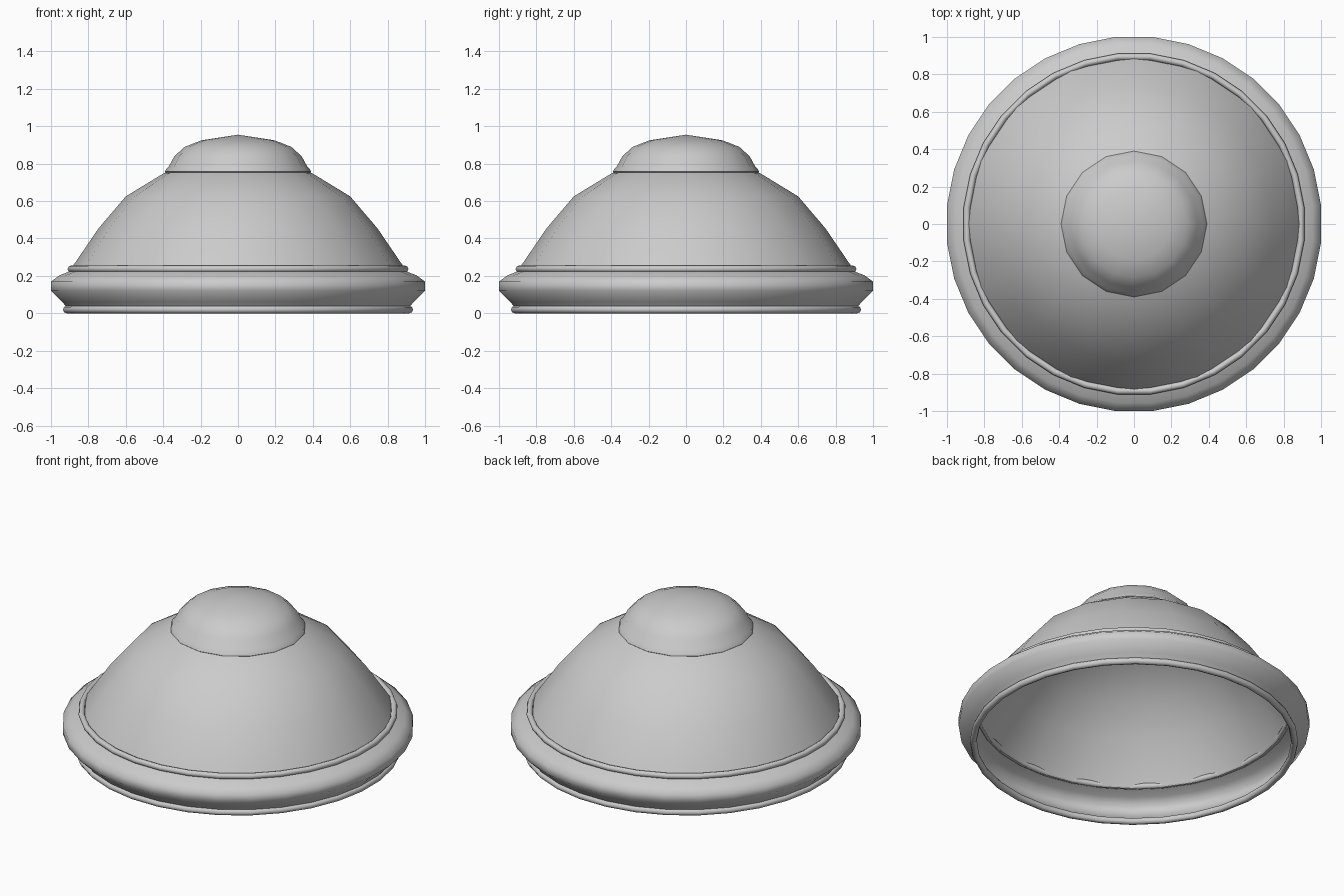
import bpy, bmesh
from math import pi, sin, cos

cube = bpy.data.objects.get("Cube")
if cube:
    bpy.data.objects.remove(cube, do_unlink=True)

gray = bpy.data.materials.new("plain_gray")
gray.use_nodes = True
color = (0.6, 0.6, 0.6, 1)
gray.diffuse_color = color
gray.node_tree.nodes["Principled BSDF"].inputs["Base Color"].default_value = color


def lathe(name, profile, sides, flat_front=False, closed=False):
    """Revolve an (r, z) profile, listed from bottom to top on the outside."""
    bm = bmesh.new()
    turn = pi / sides if flat_front else 0
    grow = 1 / cos(turn)
    rows = []
    for r, z in profile:
        if r == 0:
            rows.append([bm.verts.new((0, 0, z))] * sides)
            continue
        angles = [2 * pi * i / sides + turn for i in range(sides)]
        rows.append([bm.verts.new((r * grow * cos(a), r * grow * sin(a), z)) for a in angles])
    pairs = list(zip(rows, rows[1:]))
    if closed:
        pairs.append((rows[-1], rows[0]))
    for low, high in pairs:
        for i in range(sides):
            j = (i + 1) % sides
            corners = [low[i], low[j], high[j], high[i]]
            bm.faces.new(list(dict.fromkeys(corners)))
    mesh = bpy.data.meshes.new(name)
    bm.to_mesh(mesh)
    bm.free()
    mesh.materials.append(gray)
    obj = bpy.data.objects.new(name, mesh)
    bpy.context.collection.objects.link(obj)
    bpy.ops.object.select_all(action="DESELECT")
    obj.select_set(True)
    bpy.context.view_layer.objects.active = obj
    bpy.ops.object.shade_smooth_by_angle(angle=pi / 3)
    return obj


def bead(name, radius, height, tube):
    """Thin round ring."""
    steps = 8
    profile = [(radius + tube * cos(2 * pi * k / steps), height + tube * sin(2 * pi * k / steps))
               for k in range(steps)]
    lathe(name, profile, 32, flat_front=True, closed=True)


# Main hollow dome
lathe("dome", [(0.9, 0.22), (0.885, 0.25), (0.745, 0.455), (0.6, 0.625), (0.395, 0.75),
               (0.2, 0.82), (0, 0.85)], 16)

# Rounded cap with a small lip
lathe("cap", [(0.375, 0.745), (0.39, 0.757), (0.385, 0.77), (0.37, 0.785), (0.34, 0.84),
              (0.285, 0.89), (0.195, 0.925), (0, 0.955)], 16)

# Bulging hollow rim
lathe("rim_band", [(0.915, 0.03), (0.94, 0.062), (1.0, 0.12), (1.0, 0.169),
                   (0.955, 0.203), (0.885, 0.23)], 32, flat_front=True)

# Thin rings above and below the rim
bead("upper_ring", 0.893, 0.237, 0.018)
bead("lower_ring", 0.916, 0.02, 0.02)
